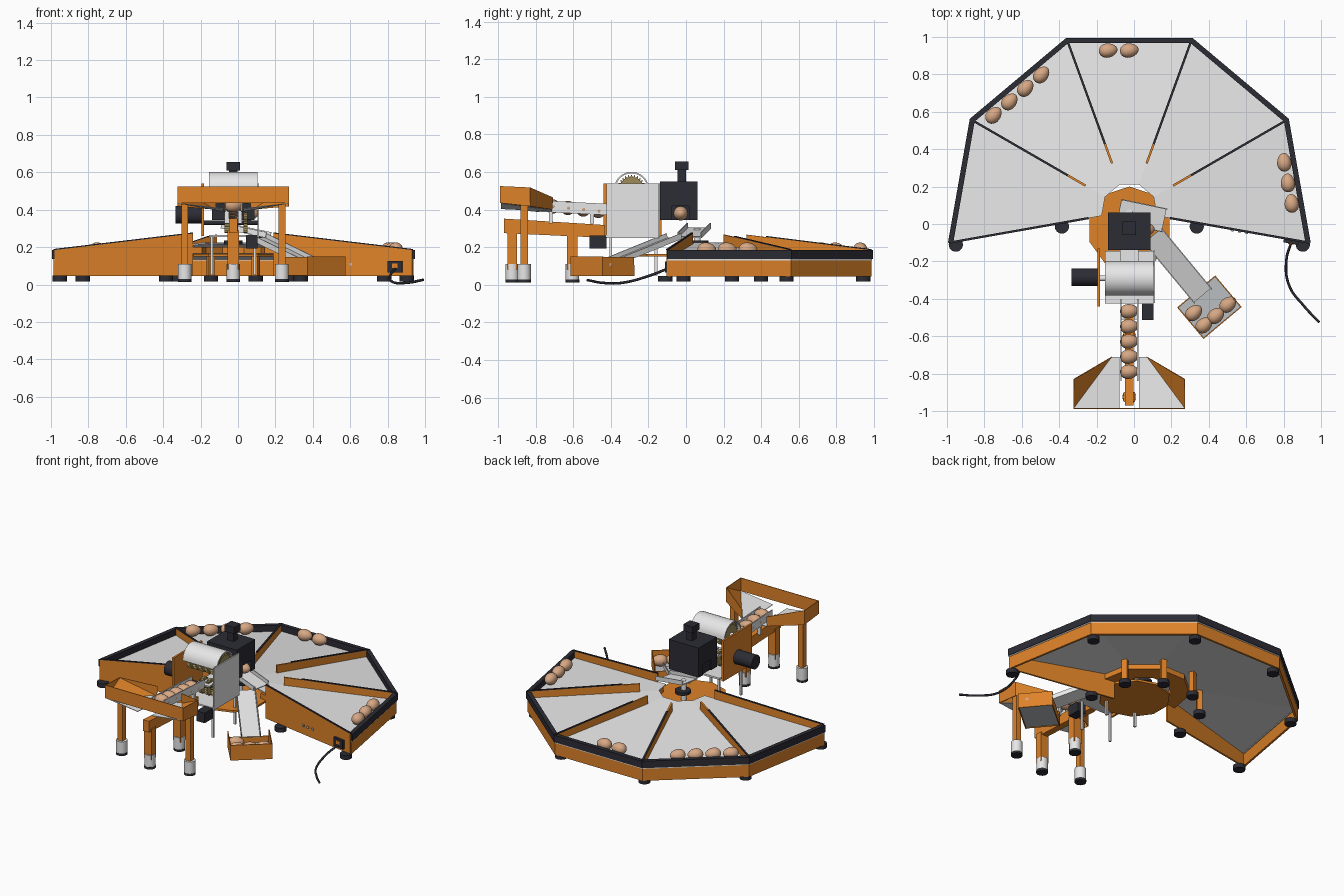
import bpy, bmesh, math
from math import sin, cos, radians, pi
from mathutils import Vector, Matrix

if "Cube" in bpy.data.objects:
    bpy.data.objects.remove(bpy.data.objects["Cube"])


def material(name, r, g, b):
    m = bpy.data.materials.new(name)
    m.use_nodes = True
    m.diffuse_color = (r, g, b, 1)
    m.node_tree.nodes["Principled BSDF"].inputs["Base Color"].default_value = (r, g, b, 1)
    return m


ORANGE = material("orange", 0.73, 0.225, 0.022)
LIGHT = material("light grey", 0.8, 0.8, 0.8)
MID = material("mid grey", 0.5, 0.52, 0.54)
DARK = material("charcoal", 0.025, 0.025, 0.035)
TAN = material("egg tan", 0.68, 0.39, 0.23)
BRASS = material("brush brass", 0.34, 0.26, 0.10)


def finish(name, bm, mat, smooth=False):
    bmesh.ops.recalc_face_normals(bm, faces=bm.faces)
    me = bpy.data.meshes.new(name)
    bm.to_mesh(me)
    bm.free()
    me.materials.append(mat)
    if smooth:
        me.shade_smooth()
        me.set_sharp_from_angle(angle=radians(40))
    ob = bpy.data.objects.new(name, me)
    bpy.context.collection.objects.link(ob)
    return ob


def box(name, center, size, mat, turn=0):
    bm = bmesh.new()
    bmesh.ops.create_cube(bm, size=1, matrix=Matrix.Translation(center)
                          @ Matrix.Rotation(radians(turn), 4, "Z") @ Matrix.Diagonal((*size, 1)))
    return finish(name, bm, mat)


def cyl(name, center, r, depth, mat, axis="Z", segs=24):
    turn = Matrix.Rotation(pi / 2, 4, "Y") if axis == "X" else Matrix.Identity(4)
    bm = bmesh.new()
    bmesh.ops.create_cone(bm, cap_ends=True, segments=segs, radius1=r, radius2=r,
                          depth=depth, matrix=Matrix.Translation(center) @ turn)
    return finish(name, bm, mat, segs > 12)


def loft(name, sections, mat, smooth=False):
    """Skin equal-length closed sections, capping the ends."""
    bm = bmesh.new()
    rows = [[bm.verts.new(p) for p in s] for s in sections]
    n = len(rows[0])
    for a, b in zip(rows, rows[1:]):
        for i in range(n):
            j = (i + 1) % n
            bm.faces.new((a[i], a[j], b[j], b[i]))
    bm.faces.new(rows[0])
    bm.faces.new(rows[-1])
    return finish(name, bm, mat, smooth)


def channel(name, p0, p1, w, h, mat, t=0.006):
    """U-shaped trough running between two points."""
    p0, p1 = Vector(p0), Vector(p1)
    d = (p1 - p0).normalized()
    side = d.cross(Vector((0, 0, 1))).normalized()
    up = side.cross(d)
    a, b = w / 2, w / 2 - t
    u = [(-a, h), (-a, 0), (a, 0), (a, h), (b, h), (b, t), (-b, t), (-b, h)]
    return loft(name, [[p + side * x + up * z for x, z in u] for p in (p0, p1)], mat)


# ---- Fan-shaped sorting table: five sectors of forty degrees, open below ----
CX, CY, R = -0.025, 0.07, 0.98
ANGLES = [-10 + 40 * i for i in range(6)]


def polar(a, r, z):
    return Vector((CX + r * cos(radians(a)), CY + r * sin(radians(a)), z))


def deck_z(r):
    return 0.24 - 0.102 * r


def wall_z(r):
    return 0.298 - 0.117 * r


def fan(name, section, mat):
    return loft(name, [[polar(a, r, z) for r, z in section] for a in ANGLES], mat)


def radial(name, a, r0, r1, low, high, t, mat):
    side = Vector((-sin(radians(a)), cos(radians(a)), 0)) * t / 2
    ends = [[polar(a, r, z) + s for s, z in ((-side, low(r)), (side, low(r)),
                                             (side, high(r)), (-side, high(r)))] for r in (r0, r1)]
    return loft(name, ends, mat)


fan("table_deck", [(0.15, deck_z(0.15)), (0.97, deck_z(0.97)),
                   (0.97, deck_z(0.97) - 0.008), (0.15, deck_z(0.15) - 0.008)], LIGHT)
fan("table_outer_wall", [(0.962, 0.045), (0.977, 0.045), (0.977, 0.129), (0.962, 0.129)], ORANGE)
fan("deck_lip", [(0.955, 0.129), (0.98, 0.129), (0.98, 0.136), (0.955, 0.136)], LIGHT)
fan("table_rim", [(0.955, 0.136), (R + 0.005, 0.136), (R + 0.005, 0.184), (0.955, 0.184)], DARK)

for a in ANGLES:
    end = a in (ANGLES[0], ANGLES[-1])
    radial("end_wall" if end else "divider", a, 0.22 if end else 0.27, 0.972,
           (lambda r: 0.045) if end else deck_z, wall_z, 0.012, ORANGE)
    radial("wall_trim", a, 0.22 if end else 0.38, 0.975, wall_z,
           lambda r: wall_z(r) + 0.006, 0.012, DARK)

# ---- Central base plate and the collar under the deck ----
cyl("base_plate", (CX, -0.025, 0.157), 0.225, 0.014, ORANGE, segs=10)
fan("deck_collar", [(0.17, 0.165), (0.29, 0.165), (0.29, 0.2), (0.17, 0.2)], ORANGE)

# ---- Low round feet, the inner ones on short posts ----
spots = [(a, r) for a in ANGLES[1:5] for r in (0.93, 0.35)]
spots += [(-11, 0.945), (191, 0.945), (-13, 0.37), (193, 0.37)]
for a, r in spots:
    cyl("table_foot", polar(a, r, 0.032), 0.038, 0.03, DARK)
for a in ANGLES[1:5]:
    box("foot_post", polar(a, 0.35, 0.122), (0.035, 0.035, 0.15), ORANGE, a)

# ---- Eggs ----
egg_bm = bmesh.new()
bmesh.ops.create_uvsphere(egg_bm, u_segments=20, v_segments=12, radius=1)
for v in egg_bm.verts:
    k = 0.038 * (1 - 0.12 * v.co.z)
    v.co = (v.co.z * 0.05, v.co.x * k, v.co.y * k)
egg_mesh = finish("egg", egg_bm, TAN, True)
egg_data = egg_mesh.data
bpy.data.objects.remove(egg_mesh)


def egg(x, y, z, turn):
    ob = bpy.data.objects.new("egg", egg_data)
    ob.location, ob.rotation_euler = (x, y, z), (0, 0, radians(turn))
    bpy.context.collection.objects.link(ob)


for x in (-0.138, -0.025):
    egg(x, 0.928, 0.187, 8)
for i in range(4):
    egg(-0.75 + 0.085 * i, 0.582 + 0.072 * i, 0.187, 48)
for i in range(3):
    egg(0.803 + 0.02 * i, 0.33 - 0.11 * i, 0.187, 95)
for i in range(5):
    egg(CX, -0.79 + 0.081 * i, 0.425 - 0.008 * i, 5)
for x, y in ((0.32, -0.475), (0.375, -0.54), (0.438, -0.49), (0.503, -0.43)):
    egg(x, y, 0.105, 40)
egg(0.06, -0.028, 0.38, 0)

# ---- Weighing head: dark hood with an open arch, neck and cap ----
arch = [(-0.138, 0.345), (-0.138, 0.55), (0.062, 0.55), (0.062, 0.345),
        (0.015, 0.345), (0.015, 0.42), (-0.075, 0.42), (-0.075, 0.345)]
loft("head_hood", [[(x, y, z) for y, z in arch] for x in (-0.14, 0.088)], DARK)
box("head_core", (-0.05, -0.035, 0.385), (0.16, 0.1, 0.08), DARK)
box("head_neck", (-0.025, -0.022, 0.585), (0.045, 0.045, 0.08), DARK)
box("head_cap", (-0.025, -0.022, 0.633), (0.072, 0.072, 0.045), DARK)
cyl("head_pivot", (CX, 0.06, 0.23), 0.018, 0.14, LIGHT)
cyl("pivot_hub", (CX, CY, 0.225), 0.05, 0.02, DARK)

# ---- Chutes ----
channel("turning_chute", (-0.08, 0.07, 0.3), (0.16, 0.02, 0.25), 0.13, 0.03, LIGHT)
channel("slide", (0.1, -0.06, 0.245), (0.365, -0.38, 0.115), 0.125, 0.03, LIGHT)

# ---- Collecting tray ----
tray = Vector((0.403, -0.445, 0))
turn = Matrix.Rotation(radians(40), 3, "Z")
box("tray_floor", tray + Vector((0, 0, 0.058)), (0.26, 0.21, 0.012), MID, 40)
for s in (-1, 1):
    box("tray_end", tray + turn @ Vector((s * 0.13, 0, 0.098)), (0.006, 0.218, 0.1), ORANGE, 40)
    h = 0.105 if s < 0 else 0.06
    box("tray_side", tray + turn @ Vector((0, s * 0.107, 0.046 + h / 2)), (0.266, 0.006, h), ORANGE, 40)

# ---- Brush unit: side plates, half-round cover, brushes, motors ----
box("unit_light_plate", (0.108, -0.283, 0.395), (0.008, 0.28, 0.29), LIGHT)
box("unit_orange_plate", (-0.188, -0.285, 0.4), (0.013, 0.31, 0.28), ORANGE)
box("unit_floor", (-0.025, -0.285, 0.26), (0.26, 0.28, 0.012), LIGHT)
arc = [radians(a) for a in range(0, 181, 12)]
cover = [(r * cos(t), r * sin(t)) for r, seq in ((0.093, arc), (0.085, arc[::-1])) for t in seq]
loft("brush_cover", [[(x, -0.29 + y, 0.508 + z) for y, z in cover] for x in (-0.155, 0.105)],
     LIGHT, smooth=True)
cyl("brush_shaft", (-0.04, -0.29, 0.508), 0.015, 0.3, LIGHT, "X")


def brush(x, z, r, teeth=28):
    pts = [(r * (0.82 if i % 2 else 1), pi * i / teeth) for i in range(teeth * 2)]
    loft("brush", [[(x + dx, -0.29 + k * cos(t), z + k * sin(t)) for k, t in pts]
                   for dx in (-0.011, 0.011)], BRASS)


for i in range(6):
    brush(-0.13 + 0.044 * i, 0.508, 0.078)
for i in range(3):
    brush(-0.06 + 0.05 * i, 0.33, 0.055, 20)
cyl("lower_shaft", (-0.04, -0.29, 0.33), 0.012, 0.3, DARK, "X")
cyl("drive_motor", (-0.265, -0.285, 0.372), 0.047, 0.14, DARK, "X")
box("small_motor", (0.073, -0.468, 0.228), (0.062, 0.09, 0.07), DARK)
for x in (-0.14, 0.09):
    for y in (-0.4, -0.16):
        box("unit_post", (x, y, 0.155), (0.014, 0.014, 0.21), LIGHT)
box("transfer_plate", (CX, -0.2, 0.36), (0.1, 0.3, 0.01), LIGHT)

# ---- Infeed beam, rails and legs ----
beam = [(-0.97, 0.275, 0.352), (-0.43, 0.25, 0.318)]
loft("infeed_beam", [[(CX - 0.023, y, a), (CX + 0.023, y, a), (CX + 0.023, y, b),
                      (CX - 0.023, y, b)] for y, a, b in beam], ORANGE)
for s in (-1, 1):
    x = CX + s * 0.045
    loft("infeed_rail", [[(x - 0.003, y, z), (x + 0.003, y, z), (x + 0.003, y, z + 0.06),
                          (x - 0.003, y, z + 0.06)] for y, z in ((-0.84, 0.392), (-0.4, 0.37))], LIGHT)
    for y in (-0.72, -0.5):
        box("rail_bracket", (CX + s * 0.035, y, 0.36), (0.022, 0.02, 0.07), LIGHT)


def leg(x, y, top, sx, sy):
    box("leg", (x, y, (top + 0.08) / 2), (sx, sy, top - 0.08), ORANGE)
    cyl("leg_sleeve", (x, y, 0.069), 0.036, 0.082, LIGHT)
    cyl("leg_foot", (x, y, 0.021), 0.037, 0.016, DARK)


leg(CX, -0.925, 0.29, 0.06, 0.05)
leg(CX, -0.605, 0.27, 0.06, 0.055)

# ---- Feed hopper: upright skirt, sloping inner sheets and floor ----
for s in (-1, 1):
    leg(CX + s * 0.26, -0.862, 0.44, 0.036, 0.04)
    p0, p1, p2, q0, q1, q2, f0, f1 = [Vector((CX + s * x, y, z)) for x, y, z in (
        (0.297, -0.985, 0.525), (0.297, -0.83, 0.518), (0.092, -0.71, 0.465), (0.297, -0.985, 0.435),
        (0.297, -0.83, 0.418), (0.095, -0.712, 0.4), (0.052, -0.712, 0.392), (0.052, -0.985, 0.405))]
    for name, mat, faces in (("hopper_skirt", ORANGE, [(p0, p1, q1, q0), (p1, p2, q2, q1)]),
                             ("hopper_sheet", ORANGE, [(p1, q2, q0)]),
                             ("hopper_floor", LIGHT, [(q0, q2, f0, f1)])):
        bm = bmesh.new()
        for f in faces:
            bm.faces.new([bm.verts.new(v) for v in f])
        bmesh.ops.remove_doubles(bm, verts=bm.verts, dist=0.0005)
        ob = finish(name, bm, mat)
        if name == "hopper_sheet":
            # The sheet's outer face looks down and outwards
            if ob.data.polygons[0].normal.z > 0:
                ob.data.flip_normals()
        else:
            mod = ob.modifiers.new("thickness", "SOLIDIFY")
            mod.thickness, mod.offset = 0.004, 0
box("hopper_front", (CX, -0.987, 0.48), (0.598, 0.005, 0.09), ORANGE)

# ---- Power socket, buttons and cable on the left end wall ----
box("socket", polar(-10, 0.88, 0.095) + Vector((-0.002, -0.012, 0)), (0.08, 0.02, 0.06), DARK, -10)
box("socket_inset", polar(-10, 0.88, 0.1) + Vector((-0.004, -0.023, 0)), (0.03, 0.006, 0.025), ORANGE, -10)
for r in (0.56, 0.6, 0.64):
    box("button", polar(-10, r, 0.108) + Vector((-0.002, -0.008, 0)), (0.014, 0.008, 0.014), MID, -10)
curve = bpy.data.curves.new("power_cable", "CURVE")
curve.dimensions, curve.bevel_depth, curve.bevel_resolution = "3D", 0.007, 2
path = [(0.84, -0.1, 0.085), (0.815, -0.19, 0.05), (0.83, -0.33, 0.012),
        (0.91, -0.44, 0.01), (0.99, -0.525, 0.025)]
spline = curve.splines.new("BEZIER")
spline.bezier_points.add(len(path) - 1)
for bp, co in zip(spline.bezier_points, path):
    bp.co, bp.handle_left_type, bp.handle_right_type = co, "AUTO", "AUTO"
curve.materials.append(DARK)
bpy.context.collection.objects.link(bpy.data.objects.new("power_cable", curve))
